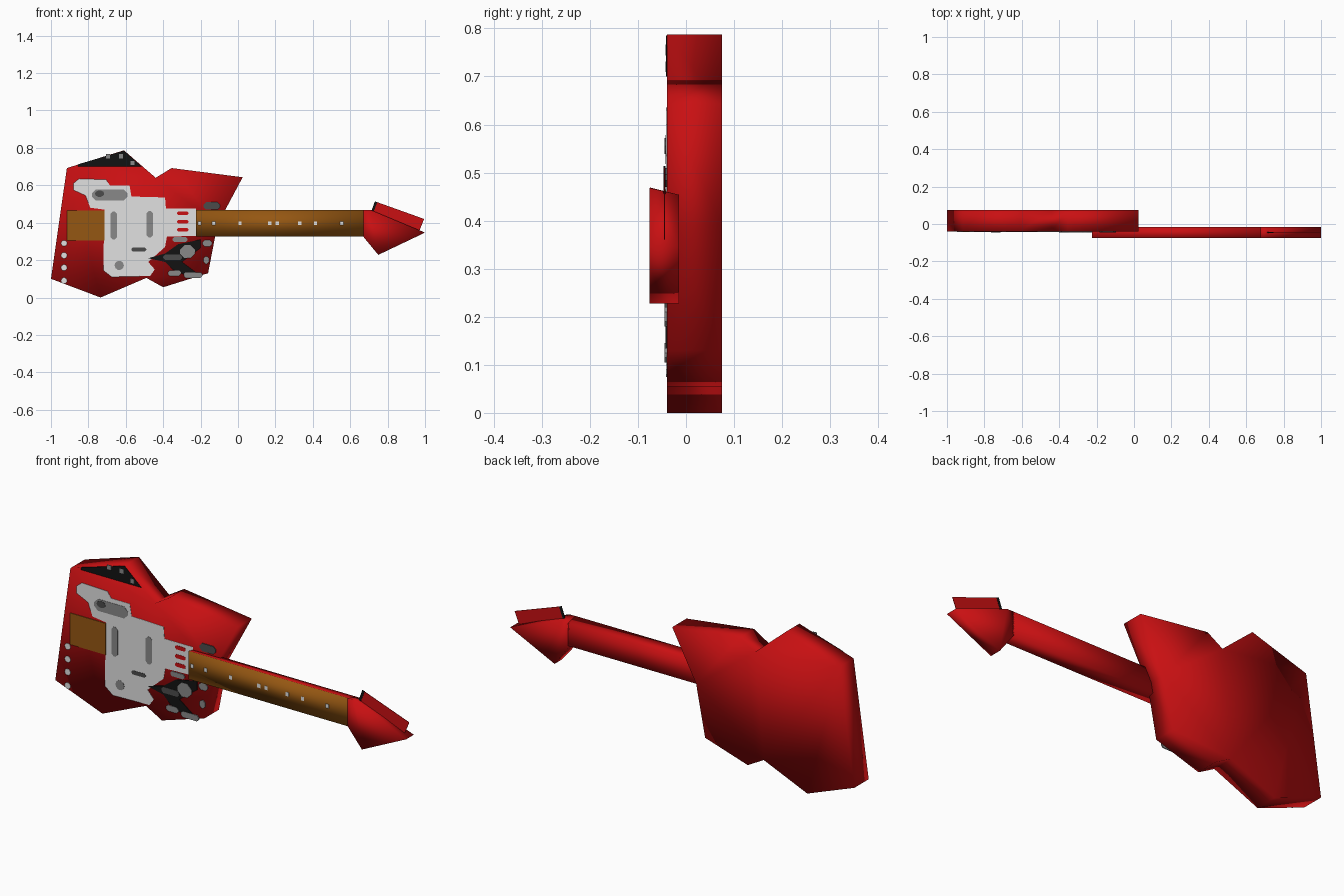
import bpy, bmesh, math


def material(name, r, g, b):
    m = bpy.data.materials.new(name)
    m.diffuse_color = (r, g, b, 1)
    return m


RED = material("red lacquer", 0.58, 0.005, 0.006)
BROWN = material("brown wood", 0.30, 0.095, 0.006)
WHITE = material("white plate", 0.75, 0.75, 0.75)
GREY = material("mid grey", 0.25, 0.25, 0.25)
DARK = material("dark grey", 0.07, 0.07, 0.07)
BLACK = material("black", 0.006, 0.006, 0.006)


def prism(name, outline, y_front, y_back, mats, back=None, smooth=False):
    """Extrude an (x, z) outline along y; a second material goes on the front face."""
    bm = bmesh.new()
    f = [bm.verts.new((x, y_front, z)) for x, z in outline]
    b = [bm.verts.new((x, y_back, z)) for x, z in (back or outline)]
    n = len(f)
    front = bm.faces.new(f)
    bm.faces.new(b[::-1])
    for i in range(n):
        j = (i + 1) % n
        bm.faces.new((f[j], f[i], b[i], b[j]))
    front.material_index = len(mats) - 1
    bmesh.ops.recalc_face_normals(bm, faces=bm.faces)
    for face in bm.faces:
        face.smooth = smooth
    bmesh.ops.triangulate(bm, faces=[q for q in bm.faces if len(q.verts) > 4])
    me = bpy.data.meshes.new(name)
    bm.to_mesh(me)
    bm.free()
    for m in mats:
        me.materials.append(m)
    ob = bpy.data.objects.new(name, me)
    bpy.context.collection.objects.link(ob)
    return ob


def inlay(name, outline, mat, layer=1):
    """Thin painted plate on the front of the body."""
    return prism(name, outline, -0.04 - 0.0015 * layer, -0.0395, [mat])


def box(cx, cz, w, h):
    return [(cx - w / 2, cz - h / 2), (cx + w / 2, cz - h / 2),
            (cx + w / 2, cz + h / 2), (cx - w / 2, cz + h / 2)]


def oval(cx, cz, w, h, n=10):
    return [(cx + w / 2 * math.cos(2 * math.pi * i / n),
             cz + h / 2 * math.sin(2 * math.pi * i / n)) for i in range(n)]


def pill(cx, cz, w, h):
    c = min(w, h) * 0.35
    x, z = w / 2, h / 2
    return [(cx + a, cz + b) for a, b in
            ((-x, c - z), (c - x, -z), (x - c, -z), (x, c - z),
             (x, z - c), (x - c, z), (c - x, z), (-x, z - c))]


# Body slab
prism("body", [(-1, 0.10), (-0.735, 0.0), (-0.49, 0.105), (-0.40, 0.055),
               (-0.16, 0.13), (-0.11, 0.39), (0.025, 0.643), (-0.355, 0.692),
               (-0.44, 0.64), (-0.61, 0.787), (-0.915, 0.692)],
      -0.04, 0.075, [RED], smooth=True)

# Neck with brown fingerboard on the front, slightly narrower at the back
prism("neck", [(-0.225, 0.325), (0.675, 0.325), (0.675, 0.469), (-0.225, 0.469)],
      -0.075, -0.015, [RED, BROWN], smooth=True,
      back=[(-0.225, 0.34), (0.675, 0.34), (0.675, 0.454), (-0.225, 0.454)])

# Arrow-shaped headstock
prism("headstock", [(0.67, 0.325), (0.75, 0.228), (1.0, 0.347), (0.71, 0.468), (0.67, 0.468)],
      -0.0755, -0.015, [RED], smooth=True,
      back=[(0.67, 0.335), (0.75, 0.228), (1.0, 0.347), (0.71, 0.454), (0.67, 0.454)])

# Thin tuner fin with a black end
prism("tuner_fin", [(0.71, 0.44), (0.965, 0.345), (0.995, 0.42), (0.735, 0.513)],
      -0.046, -0.044, [RED])
prism("tuner_fin_end", [(0.705, 0.44), (0.718, 0.44), (0.745, 0.510), (0.732, 0.514)],
      -0.047, -0.043, [BLACK])

# Black upper corner with grey specks
inlay("upper_corner", [(-0.855, 0.70), (-0.515, 0.70), (-0.61, 0.785), (-0.855, 0.712)], BLACK)
for x in (-0.695, -0.625, -0.565):
    inlay("corner_speck", box(x, 0.752 if x > -0.6 else 0.755, 0.022, 0.022)
          if x != -0.565 else box(x, 0.72, 0.022, 0.022), GREY, 2)

# White pick plate
inlay("pick_plate", [(-0.88, 0.575), (-0.815, 0.545), (-0.79, 0.48), (-0.715, 0.47),
                     (-0.72, 0.145), (-0.675, 0.11), (-0.47, 0.115), (-0.445, 0.15),
                     (-0.48, 0.19), (-0.39, 0.27), (-0.38, 0.325), (-0.225, 0.33),
                     (-0.225, 0.475), (-0.385, 0.475), (-0.39, 0.535), (-0.57, 0.54),
                     (-0.58, 0.60), (-0.685, 0.60), (-0.705, 0.63), (-0.85, 0.635),
                     (-0.88, 0.61)], WHITE)

# Brown tailpiece
inlay("tailpiece", box(-0.815, 0.385, 0.20, 0.16), BROWN, 2)

# Pickups, switch slot and knobs
inlay("rear_pickup", pill(-0.665, 0.385, 0.035, 0.15), GREY, 2)
inlay("front_pickup", pill(-0.472, 0.392, 0.037, 0.14), GREY, 2)
inlay("switch_slot", pill(-0.685, 0.548, 0.19, 0.06), GREY, 2)
inlay("switch", oval(-0.74, 0.555, 0.05, 0.035), DARK, 3)
inlay("knob", oval(-0.635, 0.172, 0.05, 0.05), GREY, 2)
inlay("slider", pill(-0.53, 0.257, 0.08, 0.02), DARK, 2)

# Red slots beside the neck joint
for z in (0.45, 0.405, 0.362):
    inlay("joint_slot", pill(-0.295, z, 0.06, 0.02), RED, 2)

# Dark and grey patches at the lower cutaway
inlay("lower_patch", [(-0.48, 0.21), (-0.39, 0.19), (-0.35, 0.15), (-0.28, 0.12),
                      (-0.22, 0.13), (-0.30, 0.19), (-0.20, 0.265), (-0.20, 0.31),
                      (-0.32, 0.285), (-0.39, 0.235)], BLACK, 2)
for x, z, w, h, m in ((-0.27, 0.245, 0.08, 0.07, GREY), (-0.35, 0.215, 0.10, 0.03, DARK),
                      (-0.24, 0.12, 0.10, 0.03, GREY), (-0.34, 0.13, 0.07, 0.03, GREY),
                      (-0.165, 0.29, 0.05, 0.035, GREY), (-0.31, 0.31, 0.08, 0.025, GREY),
                      (-0.14, 0.49, 0.09, 0.04, DARK), (-0.17, 0.20, 0.03, 0.04, GREY)):
    inlay("cutaway_patch", pill(x, z, w, h), m, 3)

# Strap-side dots along the lower left edge
for z in (0.09, 0.16, 0.225, 0.29):
    inlay("edge_dot", oval(-0.93, z, 0.033, 0.033), WHITE)

# Fret markers on the fingerboard
for x in (-0.205, -0.13, 0.01, 0.17, 0.21, 0.33, 0.415, 0.555):
    prism("fret_marker", box(x, 0.397, 0.017, 0.02), -0.076, -0.0745, [WHITE])
